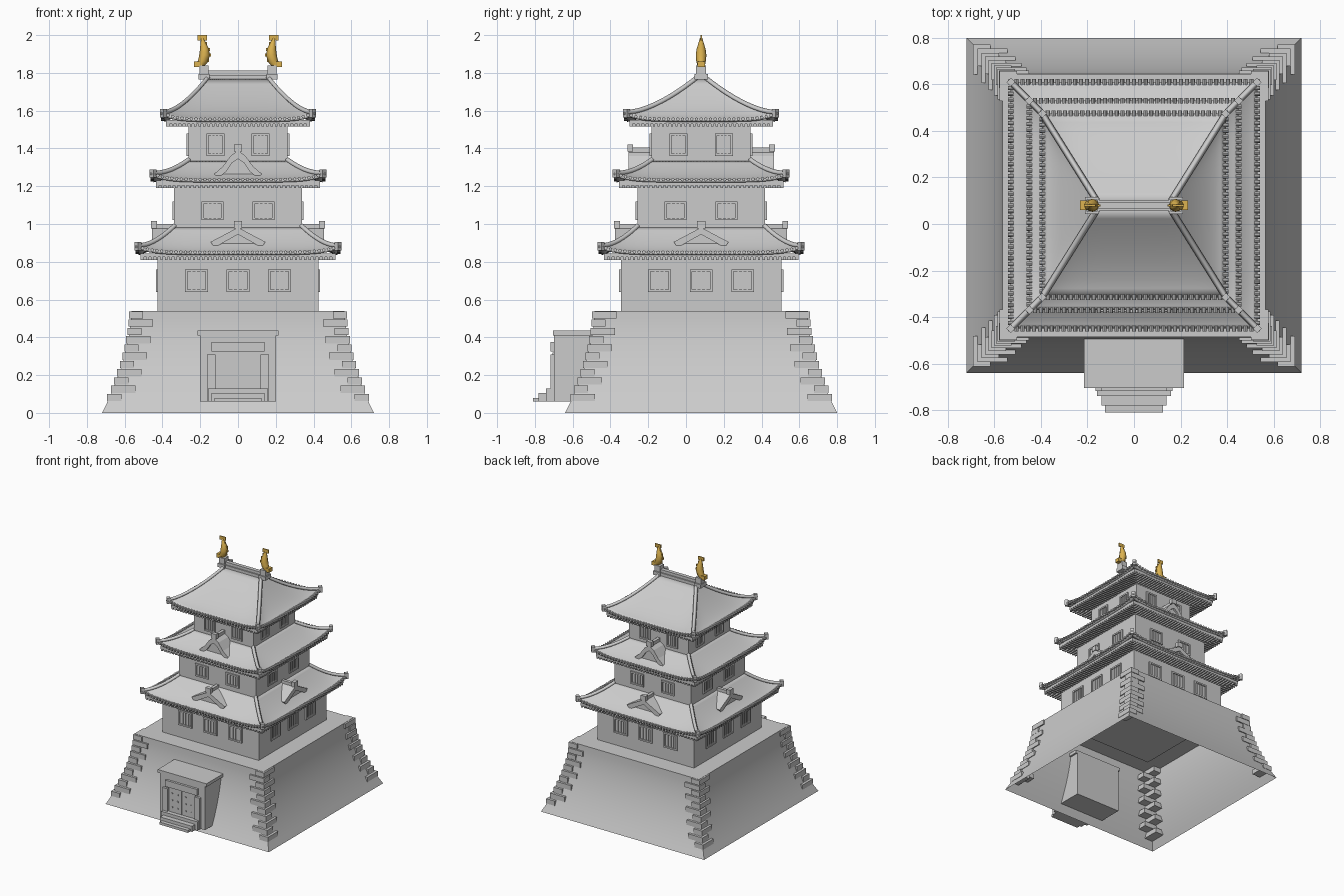
import bpy, bmesh, math
from mathutils import Matrix, Vector

if "Cube" in bpy.data.objects:
    bpy.data.objects.remove(bpy.data.objects["Cube"])

CY = 0.08  # tower axis


def material(name, rgb):
    m = bpy.data.materials.new(name)
    m.use_nodes = True
    m.diffuse_color = (*rgb, 1)
    m.node_tree.nodes["Principled BSDF"].inputs["Base Color"].default_value = (*rgb, 1)
    return m


GREY = material("stone grey", (0.6, 0.6, 0.6))
GOLD = material("gold", (0.72, 0.45, 0.08))


def side(k):
    """Frame of one of the four sides; local -y points outward."""
    return Matrix.Translation((0, CY, 0)) @ Matrix.Rotation(k * math.pi / 2, 4, "Z")


def finish(name, bm, mat=GREY, smooth=False):
    me = bpy.data.meshes.new(name)
    bm.to_mesh(me)
    bm.free()
    ob = bpy.data.objects.new(name, me)
    bpy.context.collection.objects.link(ob)
    me.materials.append(mat)
    if smooth:
        bpy.ops.object.select_all(action="DESELECT")
        ob.select_set(True)
        bpy.context.view_layer.objects.active = ob
        bpy.ops.object.shade_smooth_by_angle(angle=math.radians(35))
    return ob


def box(bm, x, y, z, M=Matrix()):
    """Box from three (low, high) ranges."""
    mid = [(a + b) / 2 for a, b in (x, y, z)]
    size = [b - a for a, b in (x, y, z)]
    bmesh.ops.create_cube(bm, size=1, matrix=M @ Matrix.Translation(mid) @ Matrix.Diagonal((*size, 1)))


def tube(name, points, radii, mat=GREY, res=0, scale_y=1):
    cu = bpy.data.curves.new(name, "CURVE")
    cu.dimensions = "3D"
    cu.bevel_depth = 1
    cu.bevel_resolution = res
    cu.use_fill_caps = True
    sp = cu.splines.new("POLY")
    sp.points.add(len(points) - 1)
    for p, co, r in zip(sp.points, points, radii):
        p.co, p.radius = (*co, 1), r
    ob = bpy.data.objects.new(name, cu)
    bpy.context.collection.objects.link(ob)
    cu.materials.append(mat)
    return ob


def prism(bm, outline, y0, y1, M):
    """Extrude an x-z outline from y0 to y1."""
    f = bm.faces.new([bm.verts.new(M @ Vector((x, y0, z))) for x, z in outline])
    new = bmesh.ops.extrude_face_region(bm, geom=[f])["geom"]
    shift = M.to_3x3() @ Vector((0, y1 - y0, 0))
    bmesh.ops.translate(bm, vec=shift, verts=[g for g in new if isinstance(g, bmesh.types.BMVert)])


# Flared stone base, open underneath
def base_half(z):
    return 0.565 + 0.155 * (1 - z / 0.54) ** 1.8


bm = bmesh.new()
rings = []
for i in range(13):
    z = 0.54 * i / 12
    h = base_half(z)
    rings.append([bm.verts.new((sx * h, CY + sy * h, z)) for sx, sy in ((-1, -1), (1, -1), (1, 1), (-1, 1))])
for a, b in zip(rings, rings[1:]):
    for k in range(4):
        bm.faces.new((a[k], a[(k + 1) % 4], b[(k + 1) % 4], b[k]))
bm.faces.new(rings[-1])
finish("stone_base", bm, smooth=True)

# Interlocking corner stones
bm = bmesh.new()
for k in range(4):
    for i in range(11):
        z = 0.062 + i * 0.0438
        h = base_half(z + 0.02) + 0.012
        lx, ly = (0.13, 0.075) if (i + k) % 2 else (0.075, 0.13)
        box(bm, (h - lx, h), (-h, ly - h), (z, z + 0.038), side(k))
finish("corner_stones", bm)

# Gatehouse with lintel, posts, door and steps
bm = bmesh.new()
box(bm, (-0.2, 0.2), (-0.7, -0.42), (0.06, 0.41))
box(bm, (-0.215, 0.215), (-0.705, -0.42), (0.41, 0.435))
box(bm, (-0.14, 0.14), (-0.718, -0.7), (0.325, 0.375))
for s in (-1, 1):
    box(bm, sorted((s * 0.12, s * 0.165)), (-0.718, -0.7), (0.06, 0.31))
finish("gatehouse", bm)
bm = bmesh.new()
for s in (-1, 1):
    box(bm, sorted((s * 0.002, s * 0.115)), (-0.707, -0.7), (0.13, 0.32))
    for i in range(2):
        for j in range(3):
            x, z = s * (0.035 + 0.05 * i), 0.17 + 0.055 * j
            box(bm, (x - 0.005, x + 0.005), (-0.711, -0.7), (z - 0.005, z + 0.005))
finish("door", bm)
bm = bmesh.new()
for half, front, top in ((0.125, -0.81, 0.08), (0.14, -0.78, 0.105), (0.16, -0.74, 0.13)):
    box(bm, (-half, half), (front, -0.7), (0.06, top))
finish("steps", bm)


# Storeys with latticed windows
def storey(name, half, z0, z1, xs, w, wz0, wz1):
    bm = bmesh.new()
    box(bm, (-half, half), (-half, half), (z0, z1), side(0))
    finish(name + "_walls", bm)
    bm = bmesh.new()
    t = 0.012
    for k in range(4):
        for x in xs:
            a, b = x - w / 2, x + w / 2
            out = (-half - 0.01, -half)
            for rx, rz in (((a, a + t), (wz0, wz1)), ((b - t, b), (wz0, wz1)),
                           ((a + t, b - t), (wz0, wz0 + t)), ((a + t, b - t), (wz1 - t, wz1))):
                box(bm, rx, out, rz, side(k))
            for i in (1, 2, 3):
                c = a + t + (w - 2 * t) * i / 4
                box(bm, (c - 0.004, c + 0.004), (-half - 0.006, -half), (wz0 + t, wz1 - t), side(k))
    finish(name + "_windows", bm)


storey("lower", 0.425, 0.53, 0.84, (-0.22, 0, 0.22), 0.12, 0.64, 0.76)
storey("middle", 0.338, 0.86, 1.22, (-0.135, 0.135), 0.115, 1.02, 1.12)
storey("upper", 0.262, 1.24, 1.54, (-0.12, 0.12), 0.095, 1.36, 1.48)


# Curved hip roofs with tile ends, soffit, rafters and hip ridges
def roof(name, eave, top, z0, z1, wall, under):
    def point(k, u, t):
        tx, ty = top if k % 2 == 0 else top[::-1]
        lift = 0.03 * abs(u) ** 6 * (1 - t) ** 2
        z = z0 + (z1 - z0) * t ** 1.4 + lift
        return Vector((u * (eave + (tx - eave) * t), -(eave + (ty - eave) * t), z))

    bm = bmesh.new()
    n, m = 32, 10
    for k in range(4):
        g = [[bm.verts.new(side(k) @ point(k, 2 * i / n - 1, j / m)) for i in range(n + 1)] for j in range(m + 1)]
        for j in range(m):
            for i in range(n):
                bm.faces.new((g[j][i], g[j][i + 1], g[j + 1][i + 1], g[j + 1][i]))
    bmesh.ops.remove_doubles(bm, verts=bm.verts, dist=1e-4)
    ob = finish(name + "_tiles", bm, smooth=True)
    mod = ob.modifiers.new("thickness", "SOLIDIFY")
    mod.thickness = 0.015

    bm = bmesh.new()
    count = round(2 * eave / 0.025)
    turn = Matrix.Rotation(math.pi / 2, 4, "X")
    for k in range(4):
        for i in range(count + 1):
            p = point(k, 2 * i / count - 1, 0)
            bmesh.ops.create_cone(bm, cap_ends=True, segments=8, radius1=0.009, radius2=0.009, depth=0.024,
                                  matrix=side(k) @ Matrix.Translation(p) @ turn)
    finish(name + "_tile_ends", bm)

    bm = bmesh.new()
    edge = eave - 0.015
    box(bm, (-edge, edge), (-edge, edge), (under + 0.014, z0 - 0.005), side(0))
    for k in range(4):
        for i in range(count):
            x = edge * (2 * (i + 0.5) / count - 1)
            box(bm, (x - 0.006, x + 0.006), (-edge, -max(wall, abs(x))), (under, under + 0.014), side(k))
    finish(name + "_soffit", bm)

    bm = bmesh.new()
    for k in range(4):
        path = [side(k) @ (point(k, 1, j / m) + Vector((0, 0, 0.006))) for j in range(m + 1)]
        tube(name + "_hip_ridge", path, [0.014] * (m + 1))
        p = point(k, 1, 0)
        c = Matrix.Translation(p) @ Matrix.Rotation(math.pi / 4, 4, "Z")
        box(bm, (-0.014, 0.014), (-0.012, 0.014), (-0.02, 0.024), side(k) @ c)
    finish(name + "_corner_caps", bm)


roof("lower_roof", 0.53, (0.335, 0.335), 0.85, 0.985, 0.425, 0.81)
roof("middle_roof", 0.45, (0.26, 0.26), 1.235, 1.335, 0.338, 1.19)
roof("upper_roof", 0.395, (0.16, 0.02), 1.555, 1.77, 0.262, 1.515)


# Dormer gables: bargeboard roof, set-back pediment, ridge and finial
def gable(name, k, outer, inner, front, back):
    bm = bmesh.new()
    M = side(k)
    for s in (-1, 1):
        board = [(s * x, z) for x, z in outer + inner[::-1]]
        prism(bm, board, -front, -back, M)
    prism(bm, inner + [(-x, z) for x, z in inner[:0:-1]], 0.015 - front, -back, M)
    peak = outer[0][1]
    box(bm, (-0.012, 0.012), (-front, -back), (peak - 0.01, peak + 0.018), M)
    box(bm, (-0.022, 0.022), (-front - 0.005, 0.025 - front), (peak - 0.005, peak + 0.034), M)
    bmesh.ops.recalc_face_normals(bm, faces=bm.faces)
    finish(name, bm)


for k in range(4):
    gable("lower_gable", k, [(0, 0.982), (0.145, 0.905)], [(0, 0.945), (0.125, 0.875)], 0.455, 0.33)
for k in (0, 2):
    gable("middle_gable", k, [(0, 1.388), (0.04, 1.36), (0.08, 1.305), (0.125, 1.265)],
          [(0, 1.345), (0.03, 1.325), (0.065, 1.275), (0.108, 1.243)], 0.385, 0.25)

# Top ridge with end blocks
bm = bmesh.new()
box(bm, (-0.165, 0.165), (-0.024, 0.024), (1.755, 1.79), side(0))
box(bm, (-0.165, 0.165), (-0.015, 0.015), (1.79, 1.812), side(0))
for s in (-1, 1):
    box(bm, sorted((s * 0.15, s * 0.21)), (-0.036, 0.036), (1.765, 1.795), side(0))
    box(bm, sorted((s * 0.157, s * 0.205)), (-0.026, 0.026), (1.795, 1.84), side(0))
finish("top_ridge", bm)

# Golden fish finials
spine = [(0.2, 1.84), (0.185, 1.865), (0.177, 1.895), (0.178, 1.925), (0.184, 1.955), (0.19, 1.985)]
girth = [0.02, 0.026, 0.028, 0.024, 0.015, 0.006]
for s in (-1, 1):
    tube("fish_body", [(s * x, CY, z) for x, z in spine], girth, GOLD, 2)
    bm = bmesh.new()
    box(bm, sorted((s * 0.19, s * 0.233)), (-0.02, 0.02), (1.83, 1.86), side(0))
    box(bm, sorted((s * 0.165, s * 0.215)), (-0.004, 0.004), (1.972, 2.0), side(0))
    for (x, z), r in zip(spine[1:5], girth[1:5]):
        box(bm, sorted((s * (x - r - 0.006), s * x)), (-0.004, 0.004), (z - 0.008, z + 0.008), side(0))
    finish("fish_head_and_fins", bm, GOLD)
